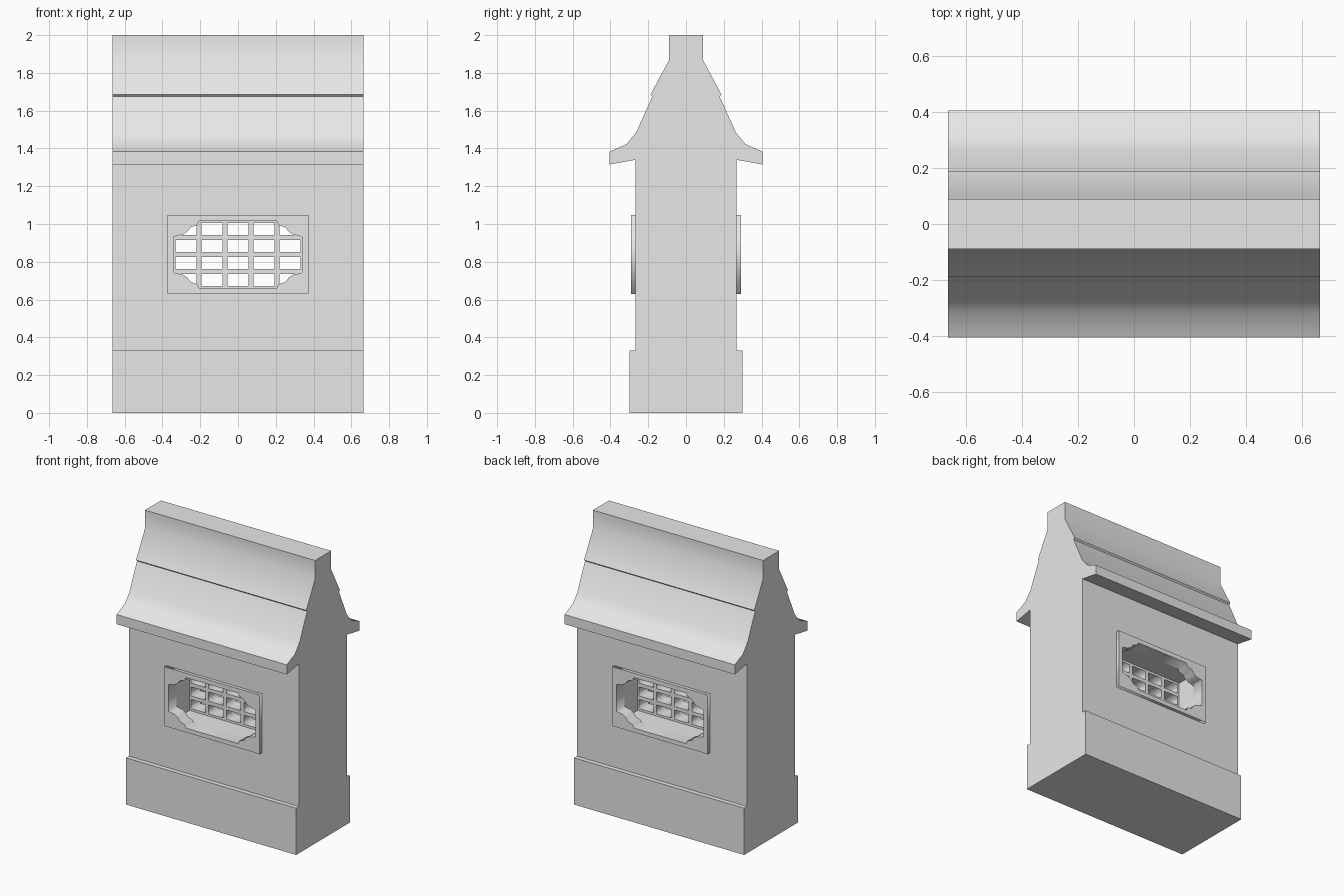
import bpy, bmesh, math
from mathutils import Matrix

if "Cube" in bpy.data.objects:
    bpy.data.objects.remove(bpy.data.objects["Cube"])

stone = bpy.data.materials.new("light_grey_stone")
stone.diffuse_color = (0.8, 0.8, 0.8, 1)
stone.use_nodes = True
stone.node_tree.nodes["Principled BSDF"].inputs["Base Color"].default_value = stone.diffuse_color

# local (u, v, depth) -> world, for side profiles and for front outlines
SIDE = Matrix(((0, 0, 1, 0), (1, 0, 0, 0), (0, 1, 0, 0), (0, 0, 0, 1)))
FRONT = Matrix(((1, 0, 0, 0), (0, 0, -1, 0), (0, 1, 0, 0), (0, 0, 0, 1)))


def extrude_outline(name, loops, half_depth, matrix, offset=(0, 0, 0)):
    """Extrude a flat outline; loops after the first are holes."""
    cu = bpy.data.curves.new(name + "_outline", 'CURVE')
    cu.dimensions = '2D'
    cu.fill_mode = 'BOTH'
    cu.extrude = half_depth
    for pts in loops:
        sp = cu.splines.new('POLY')
        sp.points.add(len(pts) - 1)
        for p, (u, v) in zip(sp.points, pts):
            p.co = (u, v, 0, 1)
        sp.use_cyclic_u = True
    tmp = bpy.data.objects.new(name + "_tmp", cu)
    bpy.context.collection.objects.link(tmp)
    dg = bpy.context.evaluated_depsgraph_get()
    me = bpy.data.meshes.new_from_object(tmp.evaluated_get(dg))
    bpy.data.objects.remove(tmp)
    me.transform(Matrix.Translation(offset) @ matrix)
    bm = bmesh.new()
    bm.from_mesh(me)
    bmesh.ops.remove_doubles(bm, verts=bm.verts, dist=1e-5)
    bmesh.ops.recalc_face_normals(bm, faces=bm.faces)
    bm.to_mesh(me)
    bm.free()
    me.materials.clear()
    me.materials.append(stone)
    me.name = name
    ob = bpy.data.objects.new(name, me)
    bpy.context.collection.objects.link(ob)
    return ob


def rect(x0, x1, z0, z1):
    return [(x0, z0), (x1, z0), (x1, z1), (x0, z1)]


def smooth(ob):
    bpy.ops.object.select_all(action='DESELECT')
    ob.select_set(True)
    bpy.context.view_layer.objects.active = ob
    bpy.ops.object.shade_smooth_by_angle(angle=math.radians(30))


CZ = 0.838  # window centre height

# wall with plinth, flared eaves and stepped ridge cap
half = [(0.30, 0), (0.30, 0.33), (0.267, 0.33), (0.267, 1.34), (0.405, 1.315),
        (0.405, 1.383), (0.315, 1.423), (0.264, 1.485), (0.178, 1.675),
        (0.188, 1.685), (0.089, 1.87), (0.089, 2.0)]
profile = half + [(-y, z) for y, z in reversed(half)]
wall = extrude_outline("wall_and_roof", [profile], 0.665, SIDE)

# rectangular window tunnel through the wall
cutter = extrude_outline("window_cutter",
                         [rect(-0.344, 0.344, CZ - 0.182, CZ + 0.182)], 0.6, FRONT)
cutter.hide_render = True
mod = wall.modifiers.new("window", 'BOOLEAN')
mod.operation = 'DIFFERENCE'
mod.solver = 'EXACT'
mod.object = cutter
bpy.context.view_layer.objects.active = wall
bpy.ops.object.modifier_apply(modifier=mod.name)
bpy.data.objects.remove(cutter)
smooth(wall)

# window frames, front and back, with scrolled corners
corner = [(0.34, 0.095), (0.325, 0.099), (0.292, 0.106), (0.268, 0.122),
          (0.25, 0.145), (0.215, 0.156), (0.205, 0.178)]
opening = []
for sx, sz in ((1, 1), (-1, 1), (-1, -1), (1, -1)):
    pts = [(sx * x, CZ + sz * z) for x, z in corner]
    opening += pts if sx * sz > 0 else pts[::-1]
outer = rect(-0.373, 0.373, 0.63, 1.048)
for name, s in (("front_window_frame", -1), ("back_window_frame", 1)):
    extrude_outline(name, [outer, opening], 0.045, FRONT, (0, s * 0.245, 0))

# lattice grille in the middle of the tunnel
bar, hw, hh = 0.026, 0.332, 0.166
cw = (2 * hw - 4 * bar) / 5
ch = (2 * hh - 3 * bar) / 4
cells = []
for i in range(5):
    for j in range(4):
        x = -hw + i * (cw + bar)
        z = CZ - hh + j * (ch + bar)
        cells.append(rect(x, x + cw, z, z + ch))
extrude_outline("window_lattice",
                [rect(-0.35, 0.35, CZ - 0.188, CZ + 0.188)] + cells, 0.05, FRONT)
